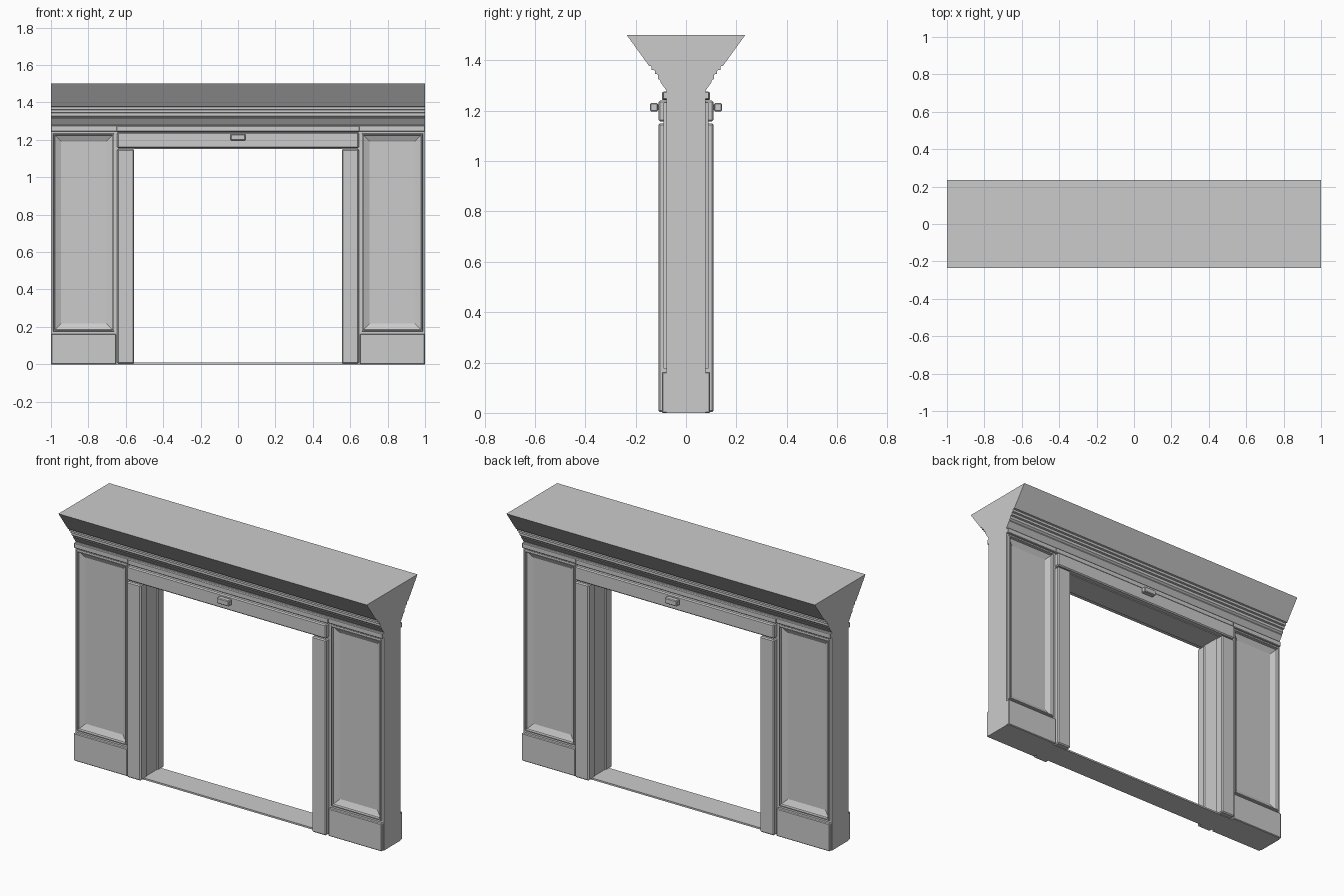
import bpy, bmesh

if "Cube" in bpy.data.objects:
    bpy.data.objects.remove(bpy.data.objects["Cube"])

D = 0.078  # half depth of the plain wall core


def finish(name, bm, bevel=0.0):
    bmesh.ops.recalc_face_normals(bm, faces=bm.faces)
    me = bpy.data.meshes.new(name)
    bm.to_mesh(me)
    bm.free()
    ob = bpy.data.objects.new(name, me)
    bpy.context.collection.objects.link(ob)
    if bevel:
        m = ob.modifiers.new("Bevel", 'BEVEL')
        m.width = bevel
        m.segments = 1
    return ob


def box_bm(x, y, z):
    bm = bmesh.new()
    bmesh.ops.create_cube(bm, size=1)
    for v in bm.verts:
        v.co = [(lo + hi) / 2 + c * (hi - lo) for c, (lo, hi) in zip(v.co, (x, y, z))]
    return bm


def box(name, x, y, z, bevel=0.0):
    return finish(name, box_bm(x, y, z), bevel)


def span(s, a, b):
    return (min(s * a, s * b), max(s * a, s * b))


def pier(name, x):
    # Pier whose front and back carry a beaded, splayed recessed panel
    bm = box_bm(x, (-D, D), (0.163, 1.245))
    faces = [f for f in bm.faces if abs(f.normal.y) > 0.9]
    for thick, depth in ((0.012, 0), (0.002, 0.011), (0.006, 0),
                         (0.002, -0.013), (0.032, -0.016)):
        bmesh.ops.inset_individual(bm, faces=faces, thickness=thick, depth=depth,
                                   use_even_offset=True)
    return finish(name, bm)


# Piers, plinths, jambs and their reveals on both sides
for s, side in ((-1, "left"), (1, "right")):
    pier(side + "_panel_pier", span(s, 0.65, 1.0))
    box(side + "_plinth_core", span(s, 0.65, 1.0), (-D, D), (0, 0.163))
    box(side + "_reveal", span(s, 0.56, 0.65), (-D, D), (0, 1.155))
    for f, face in ((-1, "front"), (1, "back")):
        box(f"{side}_{face}_plinth", span(s, 0.652, 0.999), span(f, D - 0.01, 0.096),
            (0, 0.162), 0.004)
        box(f"{side}_{face}_jamb", span(s, 0.555, 0.646), span(f, D - 0.03, 0.109),
            (0.003, 1.15), 0.006)

# Lintel core and threshold
box("lintel_core", (-0.65, 0.65), (-D, D), (1.152, 1.245))
box("threshold", (-0.56, 0.56), (-D, D), (0, 0.01))

# Lintel face, frieze strips and central latch block on front and back
for f, face in ((-1, "front"), (1, "back")):
    box(face + "_lintel", (-0.646, 0.646), span(f, D - 0.02, 0.109), (1.157, 1.24), 0.006)
    box(face + "_frieze", (-1, 1), span(f, D - 0.02, 0.092), (1.245, 1.276), 0.003)
    box(face + "_frieze_centre", (-0.65, 0.65), span(f, D - 0.02, 0.096), (1.243, 1.274), 0.003)
    box(face + "_latch_stem", (-0.025, 0.025), span(f, 0.1, 0.128), (1.203, 1.224))
    box(face + "_latch_head", (-0.04, 0.04), span(f, 0.112, 0.143), (1.197, 1.23), 0.004)

# Flared cornice with stepped mouldings, extruded along x
half = [(D, 1.245), (D, 1.28), (0.102, 1.314), (0.102, 1.319), (0.112, 1.328),
        (0.112, 1.344), (0.124, 1.346), (0.124, 1.36), (0.136, 1.362),
        (0.136, 1.376), (0.147, 1.378), (0.235, 1.5)]
profile = half + [(-y, z) for y, z in reversed(half)]
bm = bmesh.new()
cap = bm.faces.new([bm.verts.new((-1, y, z)) for y, z in profile])
ext = bmesh.ops.extrude_face_region(bm, geom=[cap], use_keep_orig=True)
for g in ext["geom"]:
    if isinstance(g, bmesh.types.BMVert):
        g.co.x = 1
finish("cornice", bm)
